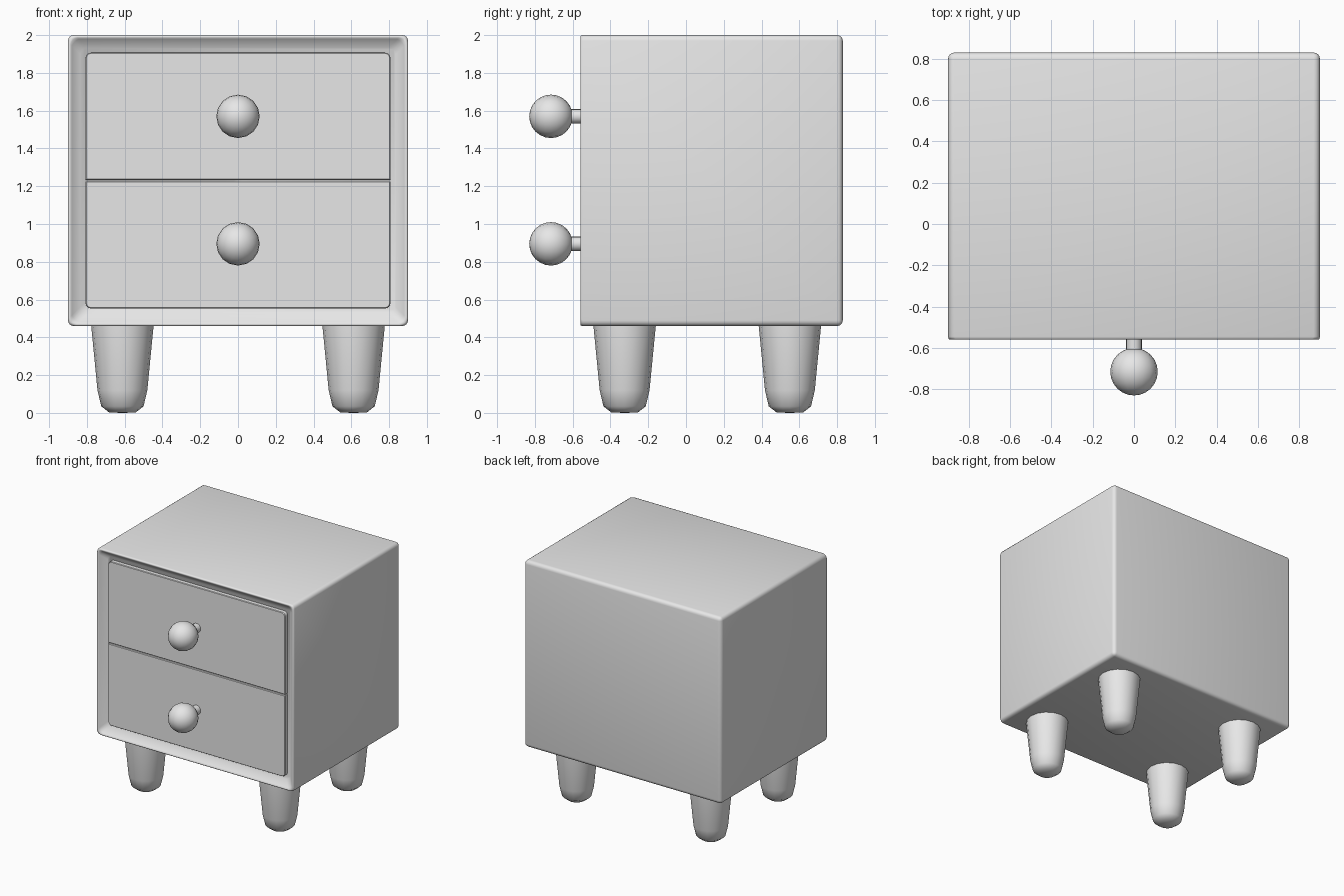
import bpy
import bmesh
import math
from mathutils import Matrix, Vector

cube = bpy.data.objects.get("Cube")
if cube:
    bpy.data.objects.remove(cube, do_unlink=True)

GREY = (0.8, 0.8, 0.8, 1.0)
mat = bpy.data.materials.new("plain_grey")
mat.use_nodes = True
mat.diffuse_color = GREY
mat.node_tree.nodes["Principled BSDF"].inputs["Base Color"].default_value = GREY

FRONT, BACK = -0.575, 0.83
BOTTOM, TOP = 0.46, 2.0
HALF_W, RIM = 0.9, 0.093
PANEL_FRONT = FRONT + 0.035


def add_object(name, bm, angle=40):
    bmesh.ops.recalc_face_normals(bm, faces=bm.faces)
    mesh = bpy.data.meshes.new(name)
    bm.to_mesh(mesh)
    bm.free()
    mesh.materials.append(mat)
    obj = bpy.data.objects.new(name, mesh)
    bpy.context.collection.objects.link(obj)
    bpy.ops.object.select_all(action='DESELECT')
    obj.select_set(True)
    bpy.context.view_layer.objects.active = obj
    bpy.ops.object.shade_smooth_by_angle(angle=math.radians(angle))
    return obj


def box(lo, hi):
    bm = bmesh.new()
    lo, hi = Vector(lo), Vector(hi)
    bmesh.ops.create_cube(bm, size=1, matrix=Matrix.Translation((lo + hi) / 2)
                          @ Matrix.Diagonal((*(hi - lo), 1)))
    return bm


def lathe(name, profile, matrix, segments=16):
    """Spin (radius, height) points around z, then place with matrix."""
    bm = bmesh.new()
    verts = [bm.verts.new((r, 0, z)) for r, z in profile]
    edges = [bm.edges.new(pair) for pair in zip(verts, verts[1:])]
    bmesh.ops.spin(bm, geom=verts + edges, cent=(0, 0, 0), axis=(0, 0, 1),
                   angle=math.tau, steps=segments)
    bmesh.ops.remove_doubles(bm, verts=bm.verts, dist=1e-4)
    bmesh.ops.transform(bm, matrix=matrix, verts=bm.verts)
    return add_object(name, bm, 50)


# Cabinet: box with a recessed front and rounded rim
bm = box((-HALF_W, FRONT, BOTTOM), (HALF_W, BACK, TOP))
front = min(bm.faces, key=lambda f: f.calc_center_median().y)
bmesh.ops.inset_region(bm, faces=[front], thickness=RIM)
bmesh.ops.translate(bm, verts=front.verts, vec=(0, 0.07, 0))
rim_edges = [e for e in bm.edges if e not in front.edges[:]
             and e.calc_face_angle(0) > 0.5]
bmesh.ops.bevel(bm, geom=rim_edges, offset=0.03, segments=4, profile=0.5,
                affect='EDGES')
add_object("cabinet", bm, 60)

# Drawers, rounded at the corners of the opening, with a knob on each
MIDDLE = (BOTTOM + TOP) / 2
opening = HALF_W - RIM
for name, low, high, outer in (
        ("lower_drawer", BOTTOM + RIM, MIDDLE - 0.004, min),
        ("upper_drawer", MIDDLE + 0.004, TOP - RIM, max)):
    bm = box((-opening, PANEL_FRONT, low), (opening, FRONT + 0.1, high))
    edge_z = outer(v.co.z for v in bm.verts)
    corners = [e for e in bm.edges
               if all(abs(v.co.z - edge_z) < 1e-4 for v in e.verts)
               and abs(e.verts[0].co.y - e.verts[1].co.y) > 0.01]
    bmesh.ops.bevel(bm, geom=corners, offset=0.03, segments=4, profile=0.5,
                    affect='EDGES')
    rim = [e for e in bm.edges
           if all(v.co.y < PANEL_FRONT + 1e-4 for v in e.verts)]
    bmesh.ops.bevel(bm, geom=rim, offset=0.004, segments=1, affect='EDGES')
    add_object(name, bm)

    knob_z = MIDDLE + (0.34 if outer is max else -0.335)
    prefix = name.split("_")[0]
    forward = Matrix.Rotation(math.pi / 2, 4, 'X')
    lathe(prefix + "_knob_stem", [(0, 0), (0.038, 0), (0.038, 0.12), (0, 0.12)],
          Matrix.Translation((0, PANEL_FRONT + 0.01, knob_z)) @ forward)
    ball = bmesh.new()
    bmesh.ops.create_uvsphere(ball, u_segments=16, v_segments=12, radius=0.115,
                              matrix=Matrix.Translation((0, -0.715, knob_z)) @ forward)
    add_object(prefix + "_knob", ball, 60)

# Four tapered legs with rounded feet
leg_profile = [(0, 0), (0.07, 0.002), (0.112, 0.035), (0.132, 0.12),
               (0.165, BOTTOM), (0.165, BOTTOM + 0.02), (0, BOTTOM + 0.02)]
for depth, y in (("front", -0.325), ("back", 0.55)):
    for side, x in (("left", 0.612), ("right", -0.612)):
        lathe(f"{depth}_{side}_leg", leg_profile, Matrix.Translation((x, y, 0)))
